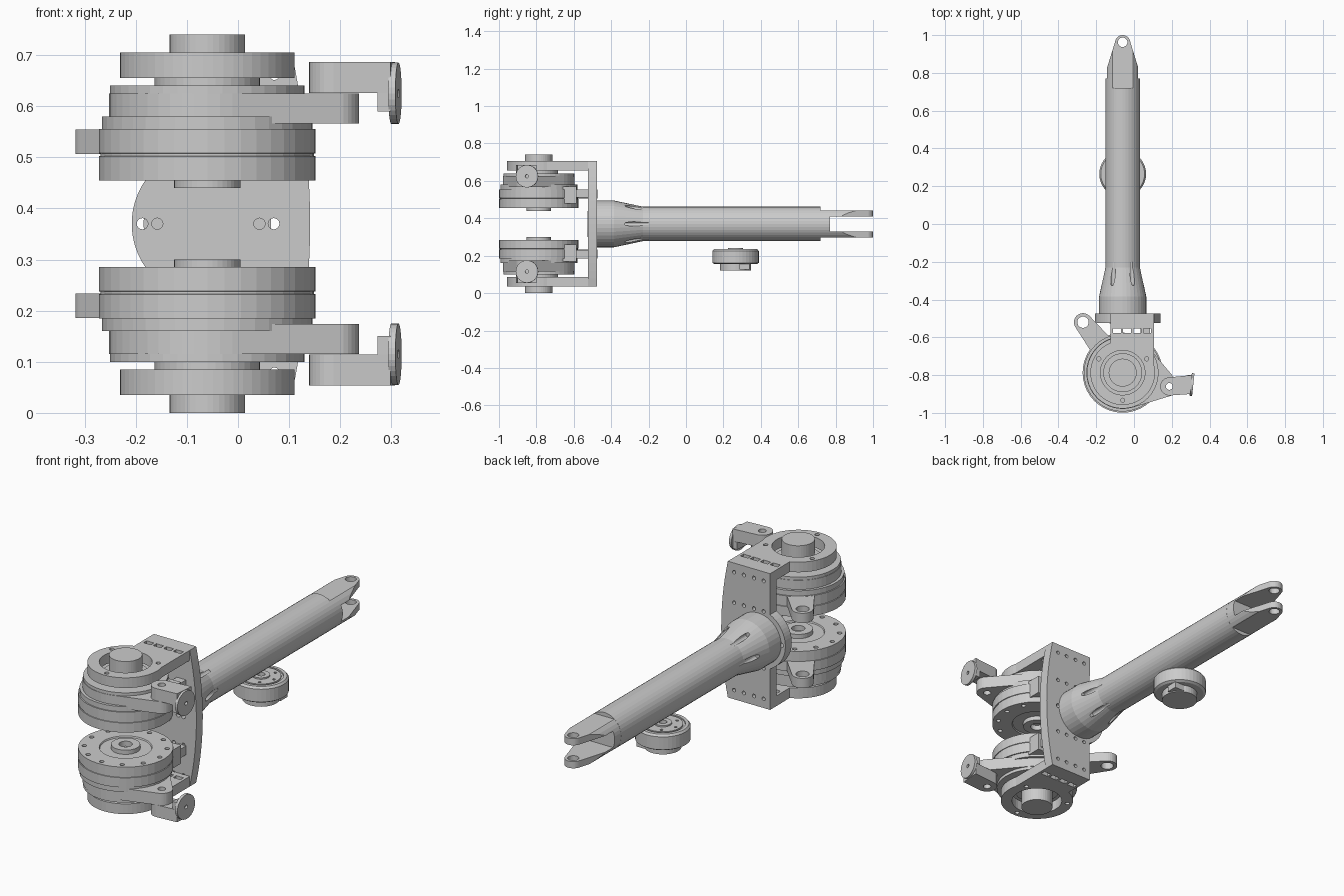
import bpy, bmesh
from math import sin, cos, pi, radians, tau
from mathutils import Matrix, Vector
from mathutils.geometry import convex_hull_2d

if "Cube" in bpy.data.objects:
    bpy.data.objects.remove(bpy.data.objects["Cube"])

MID = 0.37               # height of the symmetry plane; all heights below are relative to it
CX, CY = -0.06, -0.787   # motor axis
MAP = {'z': lambda u, v, w: (u, v, w), 'y': lambda u, v, w: (u, w, v), 'x': lambda u, v, w: (w, u, v)}


def finish(name, bm):
    bmesh.ops.recalc_face_normals(bm, faces=bm.faces)
    me = bpy.data.meshes.new(name)
    bm.to_mesh(me)
    bm.free()
    ob = bpy.data.objects.new(name, me)
    ob.location.z = MID
    bpy.context.collection.objects.link(ob)
    return ob


def circ(x, y, r, n=32, a0=0, a1=360):
    full = a1 - a0 == 360
    m = n if full else n - 1
    return [(x + r * cos(radians(a0 + (a1 - a0) * i / m)),
             y + r * sin(radians(a0 + (a1 - a0) * i / m))) for i in range(n)]


def rect(x0, x1, y0, y1):
    return [(x0, y0), (x1, y0), (x1, y1), (x0, y1)]


def hull(*groups):
    pts = [Vector(p) for g in groups for p in g]
    return [tuple(pts[i]) for i in convex_hull_2d(pts)]


def prism(name, outlines, w0, w1, axis='z'):
    bm = bmesh.new()
    f = MAP[axis]
    for o in outlines:
        a = [bm.verts.new(f(u, v, w0)) for u, v in o]
        b = [bm.verts.new(f(u, v, w1)) for u, v in o]
        bm.faces.new(a)
        bm.faces.new(b)
        for i in range(len(o)):
            j = (i + 1) % len(o)
            bm.faces.new((a[i], a[j], b[j], b[i]))
    return finish(name, bm)


def lathe(name, prof, u, v, axis='z', n=40):
    bm = bmesh.new()
    f = MAP[axis]
    rings = []
    for r, w in prof:
        if r == 0:
            rings.append([bm.verts.new(f(u, v, w))] * n)
        else:
            rings.append([bm.verts.new(f(u + r * cos(tau * i / n), v + r * sin(tau * i / n), w)) for i in range(n)])
    for a, b in zip(rings, rings[1:]):
        for i in range(n):
            j = (i + 1) % n
            bm.faces.new(list(dict.fromkeys((a[i], a[j], b[j], b[i]))))
    return finish(name, bm)


def boolean(ob, cutter, op='DIFFERENCE'):
    m = ob.modifiers.new('cut', 'BOOLEAN')
    m.operation, m.object, m.solver = op, cutter, 'EXACT'
    bpy.context.view_layer.objects.active = ob
    bpy.ops.object.modifier_apply(modifier=m.name)
    bpy.data.objects.remove(cutter)
    return ob


def mirror(ob):
    m = ob.modifiers.new('mirror', 'MIRROR')
    m.use_axis = (False, False, True)
    m.use_mirror_merge = False
    return ob


# Twin motors with end shaft, stepped housing and hub
motor = lathe('motor', [(0, .095), (.03, .095), (.03, .07), (.065, .07), (.065, .091), (.115, .091), (.118, .085),
                        (.212, .085), (.212, .132), (.209, .133), (.209, .137), (.212, .138), (.212, .185),
                        (.206, .185), (.206, .21), (.19, .21), (.19, .27), (.103, .27), (.103, .285),
                        (.074, .285), (.074, .37), (0, .37)], CX, CY)
boolean(motor, prism('cutter', [circ(*p, .011, 12) for p in circ(CX, CY, .185, 12)], .08, .105))
mirror(motor)

# Left lug on each motor
lug = prism('motor_lug', [hull(circ(-.27, -.52, .048), circ(-.16, -.66, .065))], .136, .184)
mirror(boolean(lug, prism('cutter', [circ(-.27, -.52, .03, 24)], .1, .2)))

# Stop block and tongue behind each motor
mirror(prism('stop_block', [rect(.02, .1, -.69, -.585)], .11, .2))
mirror(prism('stop_tongue', [rect(.035, .085, -.6, -.525)], .14, .184))

# Output lever with end block, drop leg and contact disc
LX, LY = .187, -.86
lever = prism('lever', [hull(circ(CX, CY, .192, 48), circ(LX, LY, .05))], .196, .255)
mirror(boolean(lever, prism('cutter', [circ(LX, LY, .018, 20)], .15, .3)))
block = prism('lever_end_block', [hull(circ(LX, LY, .048), [(.307, -.80), (.298, -.90)])], .256, .316)
mirror(boolean(block, prism('cutter', [circ(LX, LY, .018, 20)], .2, .4)))
mirror(prism('lever_leg', [[(.282, -.80), (.307, -.80), (.298, -.90), (.273, -.90)]], .22, .256))
disc = prism('contact_disc', [circ(-.85, .255, .06)], .3, .314, 'x')
boolean(disc, prism('cutter', [circ(-.85, .255, .009, 12)], .29, .33, 'x'))
piv = Matrix.Translation((.307, -.85, .255))
disc.data.transform(piv @ Matrix.Rotation(radians(-6), 4, 'Z') @ piv.inverted())
mirror(disc)

# Bracket arms: ring end around the shaft, slots near the plate
row = [-.09, -.037, .018, .071]
arm = prism('bracket_arm', [[(.105, -.525), (-.125, -.525)] + circ(CX, CY, .171, 40, 112, 375)], .285, .335)
holes = [circ(CX, CY, .118, 40)] + [circ(*p, .011, 12) for p in circ(CX, CY, .146, 3, 30, 390)]
holes += [rect(x - .02, x + .02, -.577, -.553) for x in row]
mirror(boolean(arm, prism('cutter', holes, .2, .4)))

# Bracket back plate with bulged edges and bolt holes
N = 16
edge = [(.105 + .036 * (1 - (2 * i / N - 1) ** 2), .335 * (2 * i / N - 1)) for i in range(N + 1)]
plate = prism('bracket_plate', [[(-.125, -.335)] + edge + [(-.125, .335)] + circ(CX, 0, .148, 20, 116, 244)],
              -.525, -.475, 'y')
holes = [circ(x, s * h, .009, 12) for x in row for h in (.29, .14) for s in (-1, 1)]
holes += [circ(x, 0, .011, 16) for x in (-.187, -.158, .042, .07)]
boolean(plate, prism('cutter', holes, -.55, -.45, 'y'))
prism('tube_plug', [circ(CX, 0, .07, 40)], -.527, -.52, 'y')

# Long tube with flared base and relief grooves
tube = lathe('tube', [(0, -.475), (.125, -.475), (.125, -.385), (.092, -.23), (.092, .72), (0, .72)], CX, 0, 'y', 36)
boolean(tube, prism('cutter', [circ(*p, .012, 12) for p in circ(CX, 0, .101, 6)], -.325, -.2, 'y'))

# Forked tip: flattened, tapered, slotted and drilled
fork = lathe('fork_tip', [(0, .72), (.0915, .72), (.0915, 1.02), (0, 1.02)], CX, 0, 'y', 36)
boolean(fork, prism('cutter', [hull(rect(CX - .1, CX + .1, .70, .77), circ(CX, .96, .04))], -.073, .073), 'INTERSECT')
boolean(fork, prism('cutter', [rect(CX - .2, CX + .2, -.04, .04)], .77, 1.1, 'y'))
boolean(fork, prism('cutter', [circ(CX, .962, .025, 24)], -.2, .2))

# Separate small actuator below the tube
WX, WY = CX, .265
wheel = lathe('small_actuator', [(0, -.25), (.083, -.25), (.083, -.215), (.113, -.215), (.124, -.208), (.124, -.145),
                                 (.116, -.135), (.1, -.135), (.1, -.142), (.09, -.142), (.09, -.135),
                                 (.04, -.135), (.04, -.128), (.018, -.128), (.018, -.15), (0, -.15)], WX, WY)
boolean(wheel, prism('cutter', [circ(*p, .007, 10) for p in circ(WX, WY, .07, 6)], -.15, -.12))
prism('actuator_connector', [rect(WX + .03, WX + .09, WY + .02, WY + .075)], -.245, -.21)
